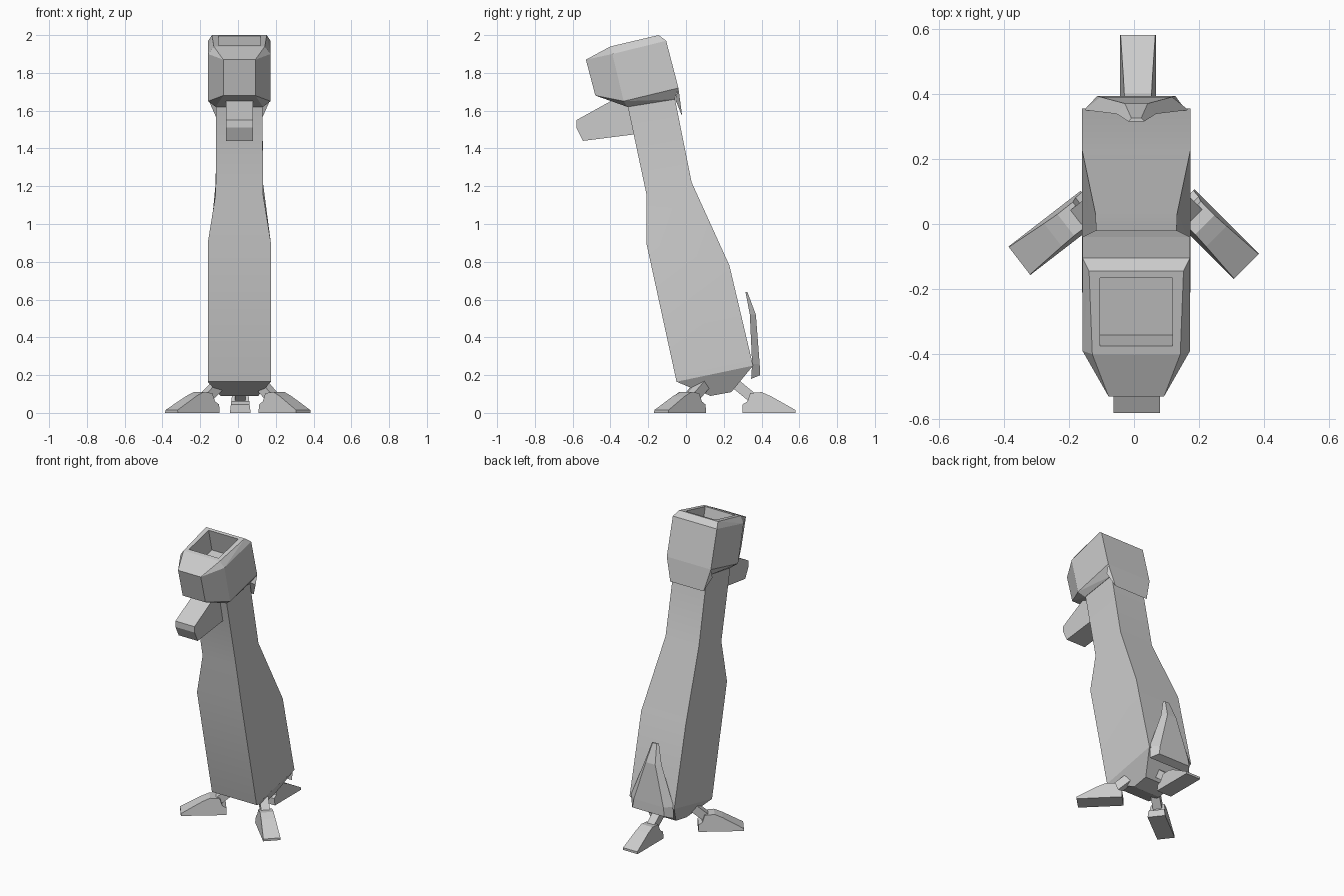
import bpy, bmesh, math
from mathutils import Vector, Matrix

if "Cube" in bpy.data.objects:
    bpy.data.objects.remove(bpy.data.objects["Cube"])

CX = 0.007  # the body sits slightly right of centre

grey = bpy.data.materials.new("plain grey")
grey.diffuse_color = (0.6, 0.6, 0.6, 1)
grey.use_nodes = True
grey.node_tree.nodes["Principled BSDF"].inputs["Base Color"].default_value = grey.diffuse_color


def finish(name, bm, matrix=None):
    bmesh.ops.recalc_face_normals(bm, faces=bm.faces)
    if matrix:
        bm.transform(matrix)
    me = bpy.data.meshes.new(name)
    bm.to_mesh(me)
    bm.free()
    me.materials.append(grey)
    ob = bpy.data.objects.new(name, me)
    bpy.context.collection.objects.link(ob)
    return ob


def loft(name, sections, matrix=None):
    """Each section: front (y, z), front half width, back (y, z), back half width."""
    bm = bmesh.new()
    rings = []
    for (fy, fz), fw, (by, bz), bw in sections:
        pts = [(-fw, fy, fz), (fw, fy, fz), (bw, by, bz), (-bw, by, bz)]
        rings.append([bm.verts.new(p) for p in pts])
    for a, b in zip(rings, rings[1:]):
        for i in range(4):
            j = (i + 1) % 4
            bm.faces.new((a[i], a[j], b[j], b[i]))
    bm.faces.new(rings[0])
    bm.faces.new(rings[-1])
    return finish(name, bm, matrix or Matrix.Translation((CX, 0, 0)))


def prism(name, profile, width, matrix, taper=0.0):
    """Side profile (y, z) given a width, narrowing with height."""
    bm = bmesh.new()
    sides = [[bm.verts.new((s * (width / 2 - taper * z), y, z)) for y, z in profile]
             for s in (-1, 1)]
    bm.faces.new(sides[0])
    bm.faces.new(sides[1])
    n = len(profile)
    for i in range(n):
        j = (i + 1) % n
        bm.faces.new((sides[0][i], sides[0][j], sides[1][j], sides[1][i]))
    return finish(name, bm, matrix)


def mirrored_hull(name, half):
    """Convex solid from points mirrored about x."""
    bm = bmesh.new()
    for x, y, z in half:
        for s in (-1, 1):
            bm.verts.new((s * x, y, z))
    bmesh.ops.convex_hull(bm, input=bm.verts)
    bmesh.ops.dissolve_limit(bm, angle_limit=math.radians(3),
                             verts=bm.verts, edges=bm.edges)
    return finish(name, bm, Matrix.Translation((CX, 0, 0)))


# body and neck
body = loft("body", [
    ((0.13, 0.09), 0.10, (0.24, 0.11), 0.10),
    ((-0.05, 0.165), 0.167, (0.355, 0.25), 0.167),
    ((-0.21, 0.90), 0.167, (0.23, 0.78), 0.167),
    ((-0.21, 1.16), 0.125, (0.03, 1.22), 0.125),
    ((-0.31, 1.63), 0.123, (-0.06, 1.67), 0.123),
])

# head with a square recess in its sloping top
head = mirrored_hull("head", [
    (0.125, -0.31, 1.62), (0.125, -0.06, 1.66),
    (0.085, -0.48, 1.68), (0.165, -0.33, 1.65), (0.165, -0.04, 1.72),
    (0.085, -0.53, 1.87), (0.165, -0.39, 1.90), (0.165, -0.105, 1.97),
    (0.135, -0.40, 1.94), (0.145, -0.145, 2.0),
])
bm = bmesh.new()
bmesh.ops.create_cube(bm, size=1)
tilt = math.atan2(0.06, 0.255)
cutter = finish("recess_cutter", bm,
                Matrix.Translation((CX, -0.27, 1.97)) @ Matrix.Rotation(tilt, 4, 'X')
                @ Matrix.Diagonal((0.222, 0.215, 0.30, 1)))
cutter.hide_render = True
mod = head.modifiers.new("recess", 'BOOLEAN')
mod.operation = 'DIFFERENCE'
mod.solver = 'EXACT'
mod.object = cutter
bpy.context.view_layer.objects.active = head
head.select_set(True)
bpy.ops.object.modifier_apply(modifier=mod.name)
head.select_set(False)
bpy.data.objects.remove(cutter)

# flap of the head hanging over the back of the neck
mirrored_hull("nape_flap", [
    (0.165, -0.04, 1.72), (0.165, -0.057, 1.66), (0.125, -0.02, 1.57),
])

# beak
prism("beak", [(-0.27, 1.475), (-0.545, 1.44), (-0.58, 1.51), (-0.58, 1.55),
               (-0.39, 1.655), (-0.27, 1.66)], 0.143,
      Matrix.Translation((CX + 0.002, 0, 0)))

# pointed tail against the back
loft("tail", [
    ((0.345, 0.18), 0.155, (0.393, 0.20), 0.12),
    ((0.35, 0.26), 0.16, (0.39, 0.26), 0.11),
    ((0.338, 0.52), 0.06, (0.37, 0.52), 0.035),
    ((0.315, 0.64), 0.025, (0.325, 0.64), 0.015),
])

# three feet with short slanting legs
FOOT = [(0, 0), (0.28, 0), (0.28, 0.015), (0.15, 0.088), (0.10, 0.11),
        (0.04, 0.105), (0.025, 0.06), (0, 0.045)]
LEG = [(0.035, 0.06), (0.075, 0.095), (-0.04, 0.19), (-0.075, 0.15)]
for label, tip, direction in (
        ("back", (0.012, 0.58), (0, 1)),
        ("right", (0.345, -0.13), (0.707, -0.707)),
        ("left", (-0.352, -0.113), (-0.79, -0.61))):
    d = Vector((direction[0], direction[1], 0)).normalized()
    start = Vector((tip[0], tip[1], 0)) - d * 0.28
    m = Matrix.Translation(start) @ Matrix.Rotation(math.atan2(-d.x, d.y), 4, 'Z')
    prism(label + "_foot", FOOT, 0.11, m, taper=0.12)
    prism(label + "_leg", LEG, 0.055, m)

# soft shading across the gentle bends of the body
bpy.ops.object.select_all(action='DESELECT')
body.select_set(True)
bpy.context.view_layer.objects.active = body
bpy.ops.object.shade_smooth_by_angle(angle=math.radians(30))
